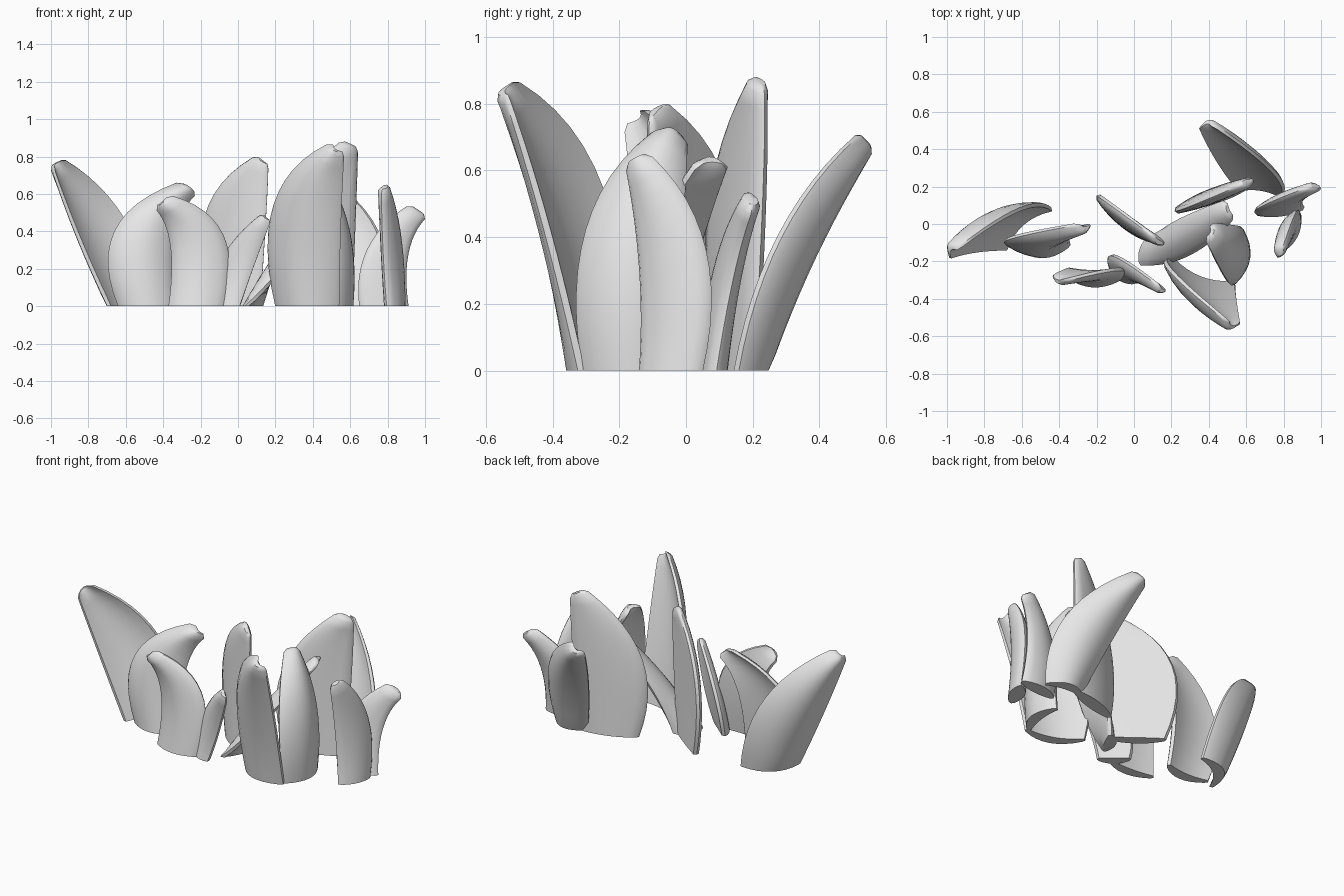
import bpy, bmesh
from mathutils import Vector

if "Cube" in bpy.data.objects:
    bpy.data.objects.remove(bpy.data.objects["Cube"])

grey = bpy.data.materials.new("pale grey")
grey.diffuse_color = (0.8, 0.8, 0.8, 1)
grey.use_nodes = True
grey.node_tree.nodes["Principled BSDF"].inputs["Base Color"].default_value = grey.diffuse_color

ROWS, COLS = 12, 8
UP = Vector((0, 0, 1))


def through(p, q, r, t):
    """Quadratic curve from p through q to r."""
    c = 2 * q - (p + r) / 2
    return (1 - t) ** 2 * p + 2 * t * (1 - t) * c + t * t * r


def blade(name, base_a, base_b, side_a, side_b, tip, cup=0.2, edge=0.034, thick=0.035, blunt=0.052):
    """Cupped blade; seen from its convex side, edge a is left and edge b is right."""
    a0, b0 = Vector((*base_a, 0)), Vector((*base_b, 0))
    a1, b1, tip = Vector(side_a), Vector(side_b), Vector(tip)
    # blunt tip, cut partly square to the blade's direction
    end = (3 * tip - 2 * (a1 + b1) + (a0 + b0) / 2).normalized()
    chord = (b1 - a1).normalized()
    half = (chord - 0.7 * chord.dot(end) * end).normalized() * blunt
    a2, b2 = tip - half, tip + half
    base_width = (b0 - a0).length

    # edge stations, closed by a small rounded tip
    rows = []
    for i in range(ROWS + 1):
        t = i / ROWS
        rows.append((through(a0, a1, a2, t), through(b0, b1, b2, t), 1 - 0.3 * t ** 3))
    (pa, pb, _), (la, lb, _) = rows[-2], rows[-1]
    grow = ((la + lb) - (pa + pb)).normalized() * 0.02
    mid = (la + lb) / 2
    rows.append((mid + (la - mid) * 0.6 + grow, mid + (lb - mid) * 0.6 + grow, 0.35))

    bm = bmesh.new()
    rings = []
    for i, (a, b, s) in enumerate(rows):
        lo, hi = rows[max(i - 1, 0)], rows[min(i + 1, len(rows) - 1)]
        axis = UP if i == 0 else (hi[0] + hi[1] - lo[0] - lo[1]).normalized()
        chord = b - a
        normal = chord.cross(axis).normalized()
        depth = cup * (chord.length * base_width) ** 0.5
        outer, inner = [], []
        for k in range(COLS + 1):
            u = 2 * k / COLS - 1
            arch = 1 - u * u
            p = a.lerp(b, k / COLS)
            front = depth * arch + edge / 2 * s
            back = front - (edge + thick * arch) * s
            outer.append(p + normal * front)
            inner.append(p + normal * back)
        side = chord.normalized() * 0.012 * s
        ring = outer + [b + side] + inner[::-1] + [a - side]
        for p in ring:
            p.z = max(p.z, 0)
        rings.append([bm.verts.new(p) for p in ring])
    n = len(rings[0])
    for r, q in zip(rings, rings[1:]):
        for k in range(n):
            bm.faces.new((r[k], r[(k + 1) % n], q[(k + 1) % n], q[k]))
    # base and tip caps
    for r in (rings[0], rings[-1]):
        for k in range(COLS):
            bm.faces.new((r[k], r[k + 1], r[n - 3 - k], r[n - 2 - k]))
        bm.faces.new((r[COLS], r[COLS + 1], r[COLS + 2]))
        bm.faces.new((r[n - 2], r[n - 1], r[0]))
    bmesh.ops.recalc_face_normals(bm, faces=bm.faces)
    mesh = bpy.data.meshes.new(name)
    bm.to_mesh(mesh)
    bm.free()
    mesh.materials.append(grey)
    ob = bpy.data.objects.new(name, mesh)
    bpy.context.collection.objects.link(ob)
    bpy.context.view_layer.objects.active = ob
    ob.select_set(True)
    bpy.ops.object.shade_smooth_by_angle(angle=0.9)
    ob.select_set(False)


# left clump
blade("left_outer_blade", (-.45, .08), (-.69, -.13),
      (-.62, .08, .47), (-.85, -.14, .36), (-.955, -.145, .745), cup=.25)
blade("left_broad_blade", (-.63, -.11), (-.35, -.11),
      (-.65, -.08, .40), (-.34, -.05, .38), (-.28, -.01, .625))
blade("left_front_blade", (-.36, -.27), (-.08, -.29),
      (-.35, -.25, .32), (-.09, -.25, .38), (-.39, -.29, .55), cup=.15, thick=.03)

# middle blades
blade("middle_small_blade", (-.13, -.20), (.0, -.31),
      (-.08, -.19, .25), (.07, -.31, .20), (.14, -.34, .46), cup=.18, thick=.03, blunt=.035)
blade("middle_back_blade", (-.14, .10), (.11, -.09),
      (-.17, .13, .48), (.14, -.10, .47), (.12, -.08, .765), cup=.10)
blade("middle_leaning_blade", (.12, -.06), (.04, -.21),
      (.25, .02, .32), (.29, -.16, .28), (.50, .07, .61), cup=.18)

# central rosette
blade("rosette_front_blade", (.21, -.20), (.53, -.32),
      (.20, -.26, .54), (.54, -.42, .42), (.52, -.52, .83), cup=.22)
blade("rosette_right_blade", (.53, -.30), (.56, -.03),
      (.50, -.29, .42), (.55, -.02, .38), (.41, -.05, .695), cup=.2)
blade("rosette_back_blade", (.60, .20), (.27, .10),
      (.62, .225, .50), (.26, .08, .48), (.59, .215, .85), cup=.08, thick=.05)
blade("back_outer_blade", (.78, .16), (.56, .19),
      (.74, .29, .40), (.45, .34, .35), (.40, .515, .675), cup=.25)

# right clump
blade("right_front_blade", (.80, -.13), (.88, .04),
      (.78, -.13, .30), (.86, .05, .36), (.785, -.14, .62), cup=.13, thick=.06, blunt=.04)
blade("right_back_blade", (.90, .09), (.66, .06),
      (.90, .14, .28), (.70, .10, .30), (.95, .19, .50), cup=.13, thick=.05)
